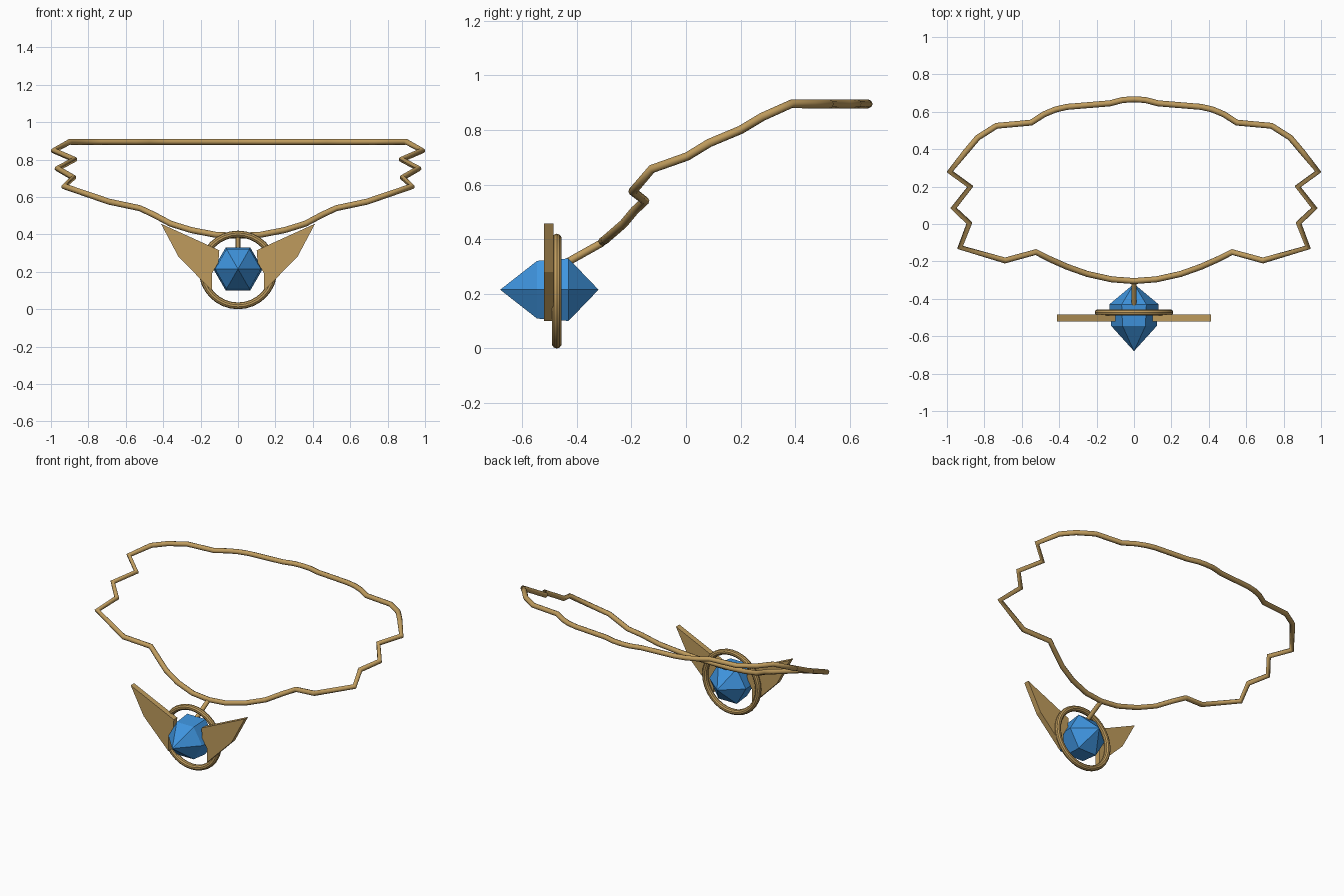
import bpy, bmesh, math

if "Cube" in bpy.data.objects:
    bpy.data.objects.remove(bpy.data.objects["Cube"])

def material(name, rgb):
    m = bpy.data.materials.new(name)
    m.diffuse_color = (*rgb, 1)
    m.use_nodes = True
    m.node_tree.nodes["Principled BSDF"].inputs["Base Color"].default_value = m.diffuse_color
    return m

gold = material("gold", (0.52, 0.33, 0.11))
blue = material("blue gem", (0.05, 0.30, 0.74))

def tube(name, pts, radius, closed=False):
    """Round wire following a list of points."""
    cu = bpy.data.curves.new(name, 'CURVE')
    cu.dimensions = '3D'
    cu.bevel_depth = radius
    cu.bevel_resolution = 2
    cu.use_fill_caps = True
    sp = cu.splines.new('POLY')
    sp.points.add(len(pts) - 1)
    for p, co in zip(sp.points, pts):
        p.co = (*co, 1)
    sp.use_cyclic_u = closed
    sp.use_smooth = True
    cu.materials.append(gold)
    ob = bpy.data.objects.new(name, cu)
    bpy.context.collection.objects.link(ob)
    return ob

def mesh_object(name, bm, mat):
    bmesh.ops.recalc_face_normals(bm, faces=bm.faces)
    me = bpy.data.meshes.new(name)
    bm.to_mesh(me)
    bm.free()
    me.materials.append(mat)
    ob = bpy.data.objects.new(name, me)
    bpy.context.collection.objects.link(ob)
    return ob

# Neck wire: right half from front centre to back centre, mirrored to a loop
half = [(0, -0.305, 0.392), (0.12, -0.296, 0.398), (0.25, -0.267, 0.423),
        (0.36, -0.228, 0.457), (0.45, -0.188, 0.505), (0.525, -0.15, 0.54),
        (0.69, -0.195, 0.575), (0.93, -0.125, 0.657), (0.88, 0.005, 0.703),
        (0.965, 0.085, 0.752), (0.875, 0.2, 0.80), (0.985, 0.28, 0.848),
        (0.90, 0.385, 0.895), (0.835, 0.462, 0.895), (0.735, 0.525, 0.895),
        (0.55, 0.542, 0.895), (0.48, 0.587, 0.895), (0.42, 0.612, 0.895),
        (0.36, 0.626, 0.895), (0.13, 0.645, 0.895), (0.06, 0.663, 0.895),
        (0, 0.667, 0.895)]
loop = half + [(-x, y, z) for x, y, z in half[-2:0:-1]]
tube("neck_wire", loop, 0.016, True)

# Hanger between the neck wire and the gem
tube("hanger", [(0, -0.305, 0.388), (0, -0.43, 0.318)], 0.014)

# Ring around the gem
bpy.ops.mesh.primitive_torus_add(major_segments=32, minor_segments=10,
                                 major_radius=0.192, minor_radius=0.018,
                                 location=(0, -0.473, 0.21),
                                 rotation=(math.pi / 2, 0, 0))
ring = bpy.context.object
ring.name = "pendant_ring"
ring.data.materials.append(gold)
bpy.ops.object.shade_smooth_by_angle()

# Six-sided gem pointed at the front and the back
bm = bmesh.new()
front_tip = bm.verts.new((0, -0.68, 0.215))
back_tip = bm.verts.new((0, -0.32, 0.215))
rings = [[bm.verts.new((r * math.cos(i * math.pi / 3), y,
                        0.215 + r * math.sin(i * math.pi / 3))) for i in range(6)]
         for y, r in ((-0.545, 0.122), (-0.43, 0.132))]
for i in range(6):
    j = (i + 1) % 6
    bm.faces.new((front_tip, rings[0][i], rings[0][j]))
    bm.faces.new((rings[0][i], rings[1][i], rings[1][j], rings[0][j]))
    bm.faces.new((back_tip, rings[1][j], rings[1][i]))
mesh_object("gem", bm, blue)

# Flat wings on both sides of the gem
outline = [(0.412, 0.457), (0.318, 0.28), (0.14, 0.10), (0.14, 0.19),
           (0.105, 0.25), (0.10, 0.315)]
for side, name in ((1, "right_wing"), (-1, "left_wing")):
    bm = bmesh.new()
    face = bm.faces.new([bm.verts.new((side * x, -0.52, z)) for x, z in outline])
    out = bmesh.ops.extrude_face_region(bm, geom=[face])
    moved = [v for v in out["geom"] if isinstance(v, bmesh.types.BMVert)]
    bmesh.ops.translate(bm, verts=moved, vec=(0, 0.036, 0))
    mesh_object(name, bm, gold)
